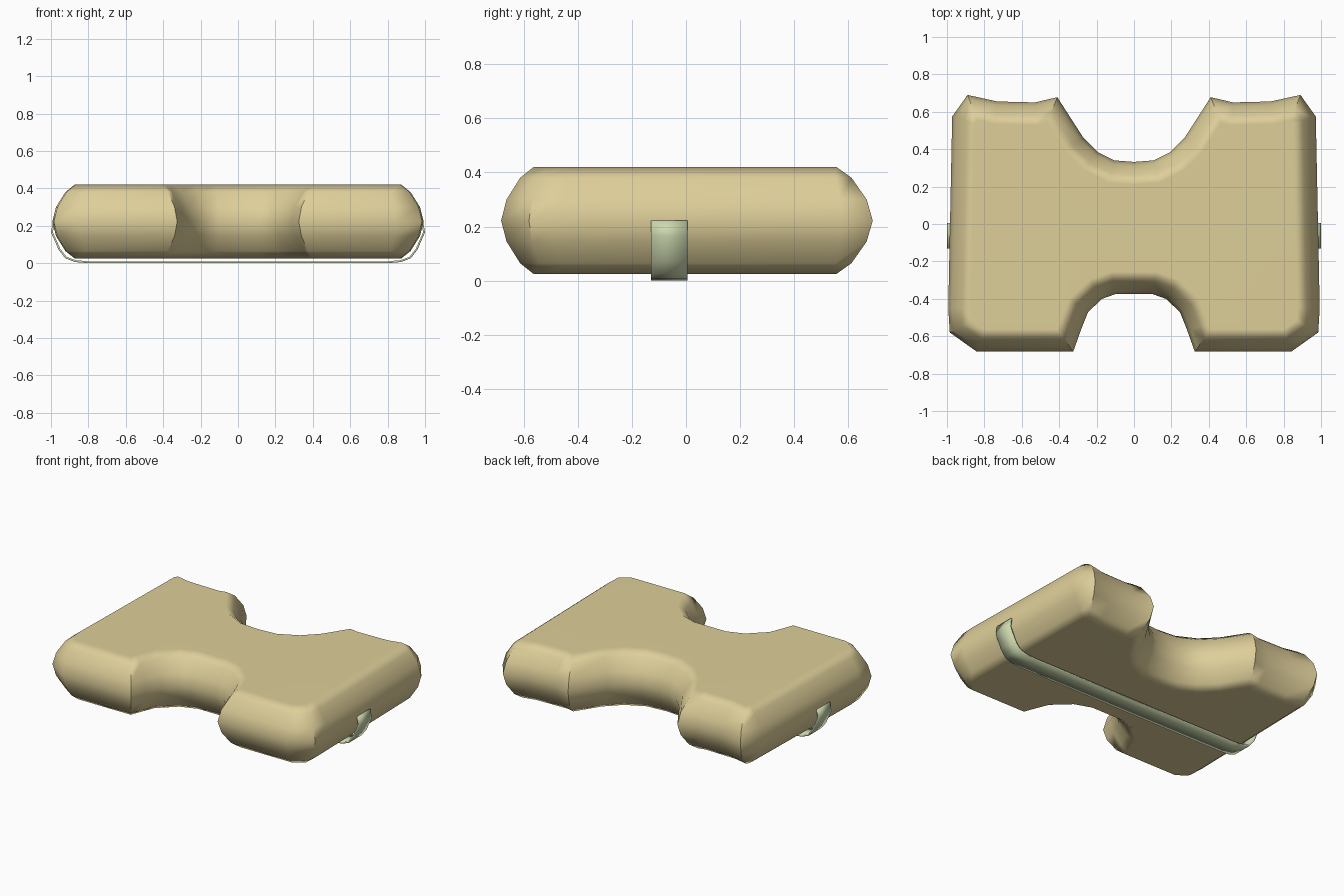
import bpy
import bmesh
from mathutils import Vector

cube = bpy.data.objects.get("Cube")
if cube:
    bpy.data.objects.remove(cube, do_unlink=True)


def material(name, rgb):
    mat = bpy.data.materials.new(name)
    mat.use_nodes = True
    mat.diffuse_color = (*rgb, 1)
    mat.node_tree.nodes["Principled BSDF"].inputs["Base Color"].default_value = (*rgb, 1)
    return mat


def finish(name, bm, mat, angle):
    bmesh.ops.recalc_face_normals(bm, faces=bm.faces)
    mesh = bpy.data.meshes.new(name)
    bm.to_mesh(mesh)
    bm.free()
    mesh.materials.append(mat)
    obj = bpy.data.objects.new(name, mesh)
    bpy.context.collection.objects.link(obj)
    bpy.ops.object.select_all(action="DESELECT")
    obj.select_set(True)
    bpy.context.view_layer.objects.active = obj
    bpy.ops.object.shade_smooth_by_angle(angle=angle)
    return obj


def inset(loop, d):
    """Move a counter-clockwise outline inward by d with mitred corners."""
    result = []
    for i, p in enumerate(loop):
        a = (p - loop[i - 1]).normalized()
        b = (loop[(i + 1) % len(loop)] - p).normalized()
        na, nb = Vector((-a.y, a.x)), Vector((-b.y, b.x))
        result.append(p + (na + nb) * d / (1 + na.dot(nb)))
    return result


tan = material("tan fabric", (0.73, 0.62, 0.32))
green = material("pale green strap", (0.61, 0.69, 0.43))

# Cushion outline: left half from front notch to back notch, then mirrored
half = [(0.1, -0.375), (0.17, -0.4), (0.245, -0.47), (0.285, -0.57), (0.325, -0.683),
        (0.84, -0.683), (0.985, -0.58), (0.993, -0.45), (0.972, 0.575), (0.89, 0.69),
        (0.73, 0.655), (0.53, 0.65), (0.41, 0.678), (0.27, 0.46), (0.195, 0.385),
        (0.105, 0.34), (0, 0.332)]
outline = [Vector(p) for p in half]
outline += [Vector((-x, y)) for x, y in reversed(half[:-1])]
outline.append(Vector((0, -0.375)))

# Cushion: stacked insets of the outline form the rounded edge
section = [(0.12, 0.025), (0.07, 0.065), (0.02, 0.145), (0, 0.222),
           (0.02, 0.3), (0.07, 0.38), (0.12, 0.42)]
bm = bmesh.new()
rings = [[bm.verts.new((p.x, p.y, z)) for p in inset(outline, d)] for d, z in section]
for low, high in zip(rings, rings[1:]):
    for i in range(len(low)):
        bm.faces.new((low[i - 1], low[i], high[i], high[i - 1]))
bm.faces.new(rings[-1])
bm.faces.new(rings[0][::-1])
cushion = finish("cushion", bm, tan, 0.8)
cushion.modifiers.new("even shading", "WEIGHTED_NORMAL").keep_sharp = True

# Strap: thin band swept under the cushion and up both sides
side = [(0.985, 0.222), (0.995, 0.165), (0.955, 0.075), (0.92, 0.03), (0.87, 0.011), (0.8, 0.005)]
path = side + [(-x, z) for x, z in reversed(side)]
bm = bmesh.new()
rows = [[bm.verts.new((x, y, z)) for y in (-0.13, 0.005)] for x, z in path]
for a, b in zip(rows, rows[1:]):
    bm.faces.new((a[0], a[1], b[1], b[0]))
strap = finish("strap", bm, green, 0.6)
band = strap.modifiers.new("thickness", "SOLIDIFY")
band.thickness = 0.01
band.offset = 0
